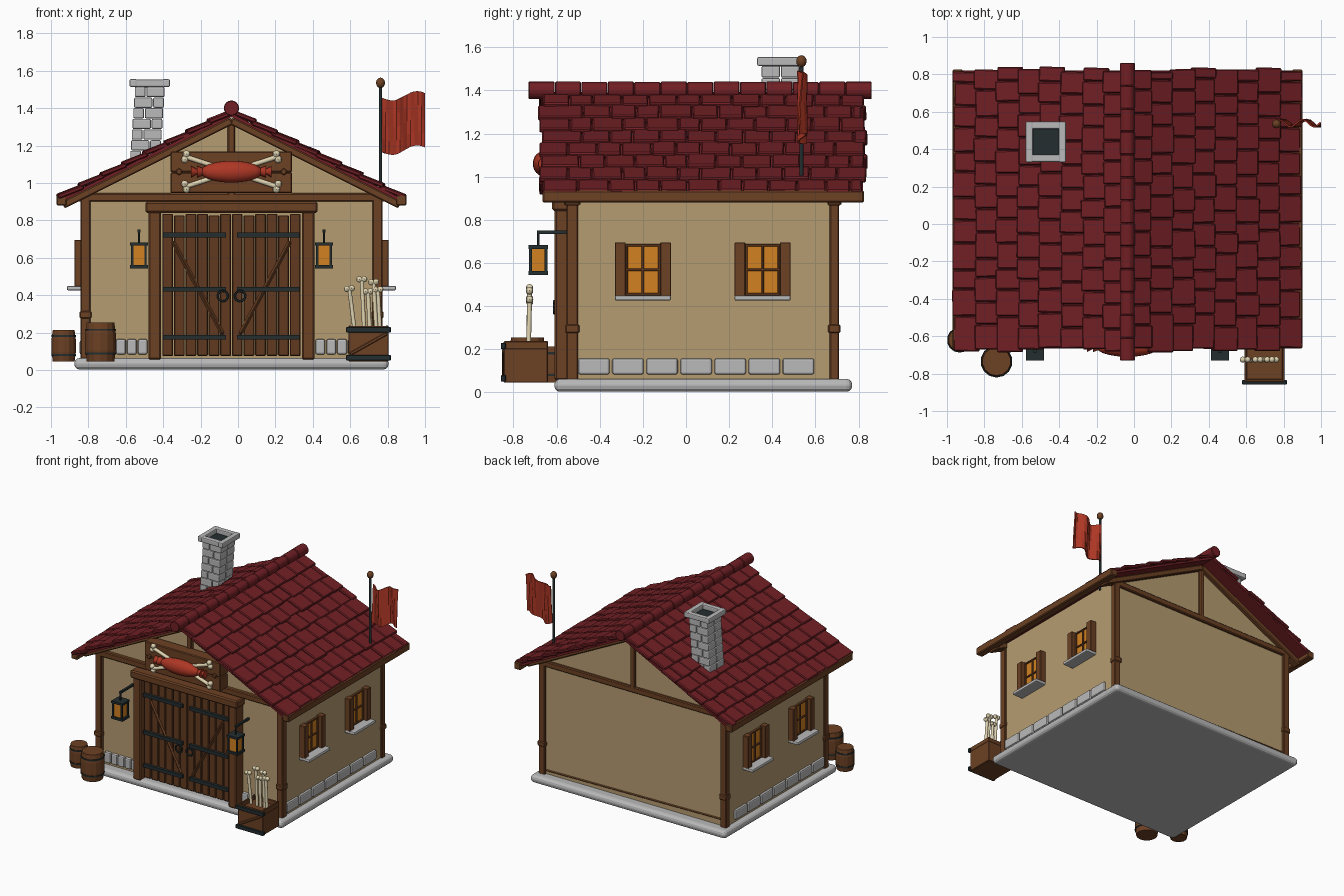
import bpy, bmesh, math, random
from mathutils import Matrix, Vector

if "Cube" in bpy.data.objects:
    bpy.data.objects.remove(bpy.data.objects["Cube"])

random.seed(4)
CX = -0.035                      # centre line of the house
A = math.atan(0.5)               # roof pitch


def mat(name, rgb):
    m = bpy.data.materials.new(name)
    m.diffuse_color = (*rgb, 1)
    m.use_nodes = True
    m.node_tree.nodes["Principled BSDF"].inputs["Base Color"].default_value = m.diffuse_color
    return m


ROOF = mat("dark red tile", (0.165, 0.014, 0.018))
WOOD = mat("brown wood", (0.15, 0.052, 0.017))
DOOR = mat("dark plank wood", (0.12, 0.042, 0.014))
WALL = mat("tan plaster", (0.47, 0.335, 0.165))
STONE = mat("light grey stone", (0.49, 0.49, 0.49))
IRON = mat("dark iron", (0.017, 0.027, 0.028))
GLOW = mat("amber glass", (0.65, 0.22, 0.015))
BONE = mat("cream bone", (0.74, 0.65, 0.43))
RED = mat("flag red", (0.42, 0.038, 0.018))


class Part:
    """Collects simple shapes into one named object."""

    def __init__(self, name, material):
        self.name, self.m, self.bm = name, material, bmesh.new()

    def box(self, x0, x1, y0, y1, z0, z1, ry=0.0, rz=0.0):
        M = (Matrix.Translation(((x0 + x1) / 2, (y0 + y1) / 2, (z0 + z1) / 2))
             @ Matrix.Rotation(rz, 4, 'Z') @ Matrix.Rotation(ry, 4, 'Y')
             @ Matrix.Diagonal((x1 - x0, y1 - y0, z1 - z0, 1)))
        bmesh.ops.create_cube(self.bm, size=1, matrix=M)

    def strut(self, xa, za, xb, zb, w, y0, y1):
        L, x, z = math.hypot(xb - xa, zb - za), (xa + xb) / 2, (za + zb) / 2
        self.box(x - L / 2, x + L / 2, y0, y1, z - w / 2, z + w / 2, -math.atan2(zb - za, xb - xa))

    def rod(self, p, q, r, r2=None, n=10):
        p, q = Vector(p), Vector(q)
        M = Matrix.Translation((p + q) / 2) @ (q - p).to_track_quat('Z', 'Y').to_matrix().to_4x4()
        bmesh.ops.create_cone(self.bm, cap_ends=True, segments=n, radius1=r,
                              radius2=r if r2 is None else r2, depth=(q - p).length, matrix=M)

    def ball(self, c, r, n=12):
        r = (r, r, r) if isinstance(r, float) else r
        bmesh.ops.create_uvsphere(self.bm, u_segments=n, v_segments=n // 2 + 2, radius=1,
                                  matrix=Matrix.Translation(c) @ Matrix.Diagonal((*r, 1)))

    def bone(self, p, q, r, k, ends=(0, 1)):
        p, q = Vector(p), Vector(q)
        self.rod(p, q, r)
        side = (q - p).cross(Vector((0, 1, 0))).normalized() * k * 0.75
        for e in ends:
            c = p.lerp(q, e)
            self.ball(c + side, k, 8)
            self.ball(c - side, k, 8)

    def done(self, bevel=0.0, seg=1, smooth=False):
        me = bpy.data.meshes.new(self.name)
        self.bm.to_mesh(me)
        self.bm.free()
        me.materials.append(self.m)
        ob = bpy.data.objects.new(self.name, me)
        bpy.context.collection.objects.link(ob)
        if smooth:
            me.shade_smooth()
            me.set_sharp_from_angle(angle=math.radians(40))
        if bevel:
            b = ob.modifiers.new("bevel", 'BEVEL')
            b.width, b.segments = bevel, seg
        return ob


# Foundation slab and pentagonal plaster body
p = Part("foundation", STONE)
p.box(CX - 0.84, CX + 0.84, -0.61, 0.77, 0.003, 0.063)
p.done(0.026, 3)
p = Part("walls", WALL)
prof = [(-0.795, 0.04), (0.795, 0.04), (0.795, 0.95), (0, 1.35), (-0.795, 0.95)]
f = p.bm.faces.new([p.bm.verts.new((CX + x, -0.525, z)) for x, z in prof])
ext = bmesh.ops.extrude_face_region(p.bm, geom=[f])["geom"]
bmesh.ops.translate(p.bm, vec=(0, 1.215, 0), verts=[v for v in ext if isinstance(v, bmesh.types.BMVert)])
bmesh.ops.recalc_face_normals(p.bm, faces=p.bm.faces)
p.done()

# Timber frame: corner posts, tie beams, king posts, rafters, eaves
p = Part("timber_frame", WOOD)
for y0, y1 in ((-0.555, -0.50), (0.665, 0.71)):
    p.box(CX - 0.82, CX + 0.82, y0, y1, 0.90, 0.945)
    p.box(CX - 0.02, CX + 0.02, y0, y1, 0.93, 1.34)
    for s in (-1, 1):
        p.box(CX + s * 0.78 - 0.027, CX + s * 0.78 + 0.027, y0, y1, 0.055, 0.92)
        p.box(CX + s * 0.78 - 0.032, CX + s * 0.78 + 0.032, y0 - 0.006, y1 + 0.006, 0.275, 0.315)
        p.strut(CX, 1.332, CX + s * 0.9, 0.882, 0.04, y0 - 0.01, y1 + 0.01)
p.box(CX - 0.76, CX + 0.76, 0.68, 0.696, 0.095, 0.108, 0.015)
for s in (-1, 1):
    p.box(CX + s * 0.908 - 0.028, CX + s * 0.908 + 0.028, -0.665, 0.825, 0.88, 0.935)
p.done(0.006)

# Roof decks, staggered tiles and ridge caps
p = Part("roof_deck", ROOF)
for s in (-1, 1):
    p.strut(CX, 1.362, CX + s * 0.91, 0.907, 0.016, -0.665, 0.82)
p.done()
p = Part("roof_tiles", ROOF)
ROWS, COLS = 8, 12
for s in (-1, 1):
    for r in range(ROWS):
        d = 0.058 + r * 0.1145
        edges = [-0.675 + 1.505 * (c + (0.5 if r % 2 and 0 < c < COLS else 0)
                 + (random.uniform(-0.12, 0.12))) / COLS for c in range(COLS + 1)]
        for y0, y1 in zip(edges, edges[1:]):
            x = CX + s * (d + random.uniform(-0.006, 0.008))
            z = 1.383 - d * 0.5 + random.uniform(-0.002, 0.003)
            p.box(x - 0.072, x + 0.072, y0 + 0.002, y1 - 0.002, z - 0.012, z + 0.012,
                  s * (A - 0.09), random.uniform(-0.02, 0.02))
p.done(0.006)
p = Part("ridge_caps", ROOF)
for i in range(13):
    y = -0.73 + i * 0.1225
    p.rod((CX, y, 1.4), (CX, y + 0.121, 1.4), 0.041 if i in (0, 12) else 0.038 + 0.002 * (i % 2), n=16)
p.done(0.004)

# Stone skirting
p = Part("skirting_stones", STONE)
for s in (-1, 1):
    for i in range(7):
        y = -0.5 + i * 0.158
        p.box(*sorted((CX + s * 0.77, CX + s * 0.812)), y, y + 0.146, 0.083, 0.158)
    for i in range(5):
        x = CX + s * (0.475 + i * 0.058)
        p.box(x - 0.026, x + 0.026, -0.548, -0.5, 0.083, 0.165)
p.done(0.01, 2)

# Side windows: glass, shutters, bars and sills
glass, frame, sill = Part("window_glass", GLOW), Part("window_frames", WOOD), Part("window_sills", STONE)
for s in (-1, 1):
    def slab(part, a, b, *r):
        part.box(*sorted((CX + s * a, CX + s * b)), *r)
    for y in (-0.2, 0.355):
        slab(glass, 0.78, 0.802, y - 0.085, y + 0.085, 0.45, 0.68)
        for e in (-1, 1):
            slab(frame, 0.78, 0.84, y + e * 0.105 - 0.025, y + e * 0.105 + 0.025, 0.445, 0.695)
        for e in (-0.076, 0, 0.076):
            slab(frame, 0.78, 0.812, y + e - 0.006, y + e + 0.006, 0.45, 0.685)
        for z in (0.455, 0.568, 0.682):
            slab(frame, 0.78, 0.812, y - 0.08, y + 0.08, z - 0.006, z + 0.006)
        slab(sill, 0.78, 0.88, y - 0.13, y + 0.13, 0.425, 0.45)
glass.done()
frame.done(0.003)
sill.done(0.008, 2)

# Double door
p = Part("door_planks", DOOR)
for i in range(12):
    x = CX - 0.372 + i * 0.062
    p.box(x + 0.002, x + 0.06, -0.575, -0.52, 0.075, 0.835 - 0.008 * (i % 3 == 1))
p.done(0.005)
p = Part("door_frame", WOOD)
for s in (-1, 1):
    x = CX + s * 0.41
    p.box(x - 0.034, x + 0.034, -0.61, -0.51, 0.055, 0.85)
    p.strut(CX + s * 0.315, 0.69, CX + s * 0.045, 0.19, 0.022, -0.588, -0.57)
p.box(CX - 0.46, CX + 0.46, -0.62, -0.51, 0.84, 0.9)
p.done(0.01)
p = Part("door_ironwork", IRON)
for s in (-1, 1):
    for z in (0.722, 0.432, 0.175):
        p.box(*sorted((CX + s * 0.03, CX + s * 0.365)), -0.595, -0.57, z - 0.013, z + 0.013)
    pts = [(CX + s * 0.046 + 0.028 * math.cos(k * math.pi / 6), -0.61,
            0.395 + 0.028 * math.sin(k * math.pi / 6)) for k in range(13)]
    for a, b in zip(pts, pts[1:]):
        p.rod(a, b, 0.007, n=6)
p.done()

# Sign board with wrapped sweet and crossed bones
p = Part("sign_board", WOOD)
p.box(CX - 0.325, CX + 0.325, -0.635, -0.54, 0.945, 1.055)
p.box(CX - 0.325, CX + 0.325, -0.635, -0.54, 1.057, 1.168)
for s in (-1, 1):
    p.rod((CX + s * 0.28, -0.648, 1.06), (CX + s * 0.28, -0.62, 1.06), 0.018)
p.done(0.006)
p = Part("sign_sweet", RED)
p.ball((CX, -0.66, 1.06), (0.165, 0.05, 0.058), 20)
for s in (-1, 1):
    p.rod((CX + s * 0.15, -0.655, 1.06), (CX + s * 0.185, -0.655, 1.06), 0.018, 0.032)
    p.rod((CX + s * 0.185, -0.655, 1.06), (CX + s * 0.215, -0.655, 1.06), 0.014, 0.03)
p.done(smooth=True)
p = Part("sign_bones", BONE)
for s in (-1, 1):
    p.bone((CX - s * 0.245, -0.645, 0.98), (CX + s * 0.245, -0.645, 1.14), 0.013, 0.02)
p.done(smooth=True)

# Hanging lanterns
p, g = Part("lantern_iron", IRON), Part("lantern_glass", GLOW)
for x in (-0.53, 0.46):
    y = -0.685
    g.box(x - 0.034, x + 0.034, y - 0.034, y + 0.034, 0.56, 0.67)
    for z0, z1 in ((0.543, 0.562), (0.665, 0.682)):
        p.box(x - 0.048, x + 0.048, y - 0.045, y + 0.045, z0, z1)
    for a in (-1, 1):
        for b in (-1, 1):
            p.box(x + a * 0.036 - 0.006, x + a * 0.036 + 0.006,
                  y + b * 0.036 - 0.006, y + b * 0.036 + 0.006, 0.55, 0.67)
    p.rod((x, y, 0.68), (x, y, 0.75), 0.006, n=6)
    p.box(x - 0.008, x + 0.008, y - 0.005, -0.52, 0.735, 0.75)
p.done()
g.done()

# Barrels with iron hoops
p, h = Part("barrels", WOOD), Part("barrel_hoops", IRON)
for x, y, r, H in ((-0.735, -0.735, 0.086, 0.21), (-0.932, -0.62, 0.068, 0.168)):
    for k, (t0, t1, a, b) in enumerate(((0, 0.3, 0.88, 0.98), (0.3, 0.7, 0.98, 0.98), (0.7, 1, 0.98, 0.88))):
        p.rod((x, y, 0.045 + t0 * H), (x, y, 0.045 + t1 * H), r * a, r * b, 14)
    for t in (0.2, 0.8):
        h.rod((x, y, 0.042 + t * H), (x, y, 0.052 + t * H), r, n=14)
p.done()
h.done()

# Crate holding bones
p = Part("crate", WOOD)
p.box(0.59, 0.805, -0.845, -0.64, 0.045, 0.205)
for x in (0.59, 0.79):
    p.box(x, x + 0.015, -0.845, -0.64, 0.2, 0.238)
for y in (-0.845, -0.655):
    p.box(0.59, 0.805, y, y + 0.015, 0.2, 0.235)
p.strut(0.6, 0.085, 0.795, 0.195, 0.018, -0.853, -0.84)
p.done(0.004)
p = Part("crate_bands", IRON)
for z in (0.05, 0.2):
    p.box(0.578, 0.817, -0.858, -0.835, z, z + 0.03)
p.done(0.003)
p = Part("crate_bones", BONE)
for xa, xb, z in ((0.625, 0.595, 0.435), (0.675, 0.662, 0.485), (0.705, 0.695, 0.42), (0.74, 0.725, 0.47), (0.76, 0.748, 0.43)):
    p.bone((xa, -0.73, 0.2), (xb, -0.725, z), 0.011, 0.017, (1,))
p.done(smooth=True)

# Leaning brick chimney
p = Part("chimney", STONE)
for i in range(8):
    x, y, z, o = -0.5 + 0.004 * i, 0.438, 1.06 + i * 0.057, 0.02 * (-1) ** i
    for y0, y1 in ((y - 0.088, y - 0.002), (y + 0.002, y + 0.088)):
        p.box(x - 0.08, x + o - 0.002, y0, y1, z, z + 0.055)
        p.box(x + o + 0.002, x + 0.08, y0, y1, z, z + 0.055)
for e in (-1, 1):
    p.box(-0.472 + e * 0.088 - 0.02, -0.472 + e * 0.088 + 0.02, 0.33, 0.548, 1.513, 1.555)
    p.box(-0.55, -0.394, 0.439 + e * 0.088 - 0.02, 0.439 + e * 0.088 + 0.02, 1.514, 1.554)
p.done(0.008, 2)
p = Part("chimney_hole", IRON)
p.box(-0.545, -0.4, 0.366, 0.512, 1.51, 1.52)
p.done()

# Flag, pole and finial
p = Part("flag_pole", IRON)
p.rod((0.762, 0.535, 0.93), (0.762, 0.535, 1.52), 0.009)
p.done(smooth=True)
p = Part("pole_finial", WOOD)
p.ball((0.762, 0.535, 1.535), (0.024, 0.024, 0.028))
p.done(smooth=True)
p = Part("flag", RED)
NX, NZ = 12, 4
grid = [[p.bm.verts.new((0.77 + 0.23 * i / NX,
                         0.535 + 0.02 * math.sin(i * 0.95 + j * 0.35),
                         1.165 - 0.02 * math.sin(i * 0.5) + 0.29 * j / NZ + 0.02 * i / NX))
         for j in range(NZ + 1)] for i in range(NX + 1)]
for i in range(NX):
    for j in range(NZ):
        p.bm.faces.new((grid[i][j], grid[i + 1][j], grid[i + 1][j + 1], grid[i][j + 1]))
p.done().modifiers.new("cloth", 'SOLIDIFY').thickness = 0.008
